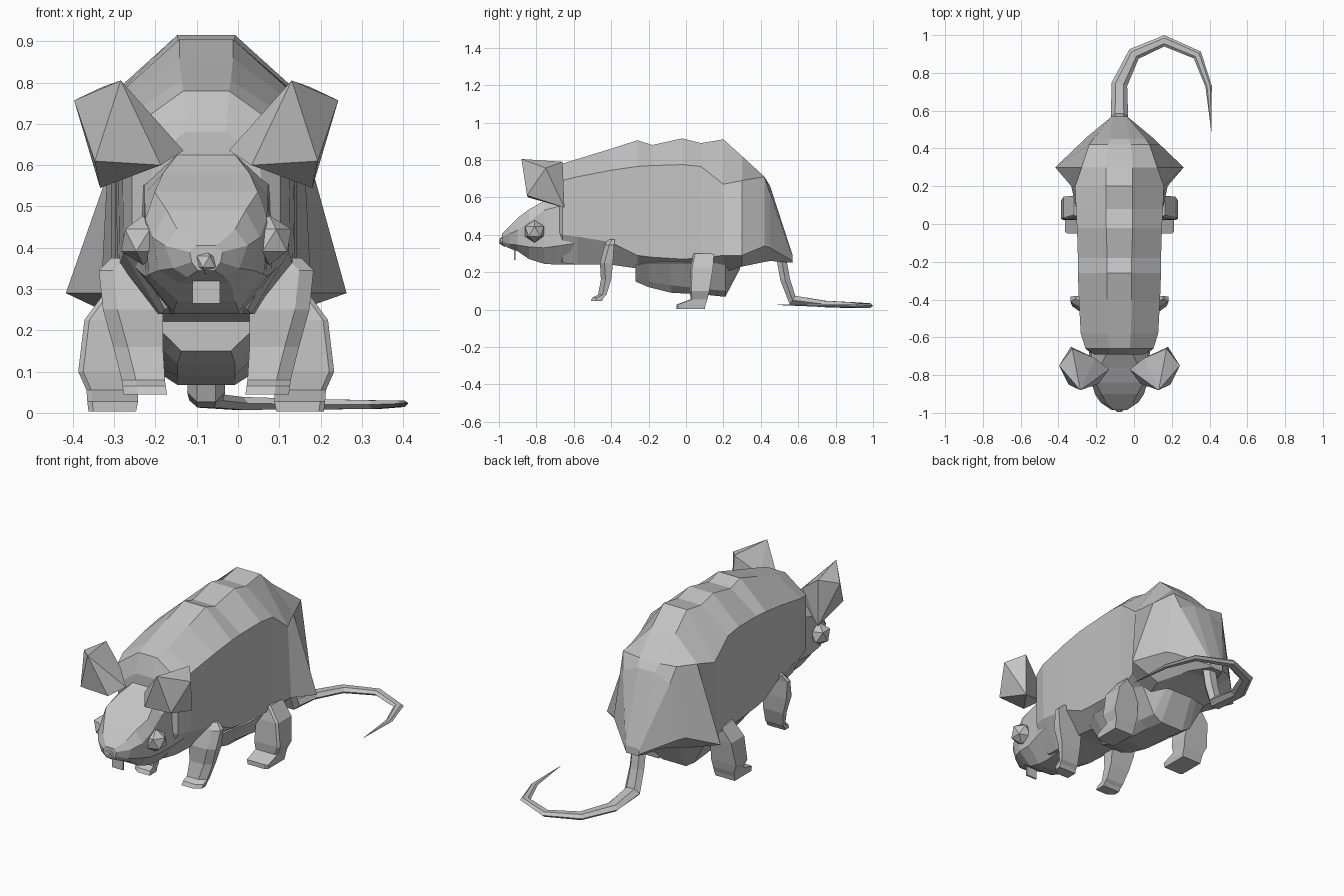
import bpy, bmesh, math
from mathutils import Vector

CX = -0.077  # plane of symmetry of the animal

fur = bpy.data.materials.new("grey fur")
fur.diffuse_color = (0.55, 0.55, 0.55, 1)


def finish(name, bm):
    bmesh.ops.recalc_face_normals(bm, faces=bm.faces)
    me = bpy.data.meshes.new(name)
    bm.to_mesh(me)
    bm.free()
    me.materials.append(fur)
    ob = bpy.data.objects.new(name, me)
    bpy.context.collection.objects.link(ob)
    return ob


def skin(name, rings):
    """Bridge equal-length rings of points and cap both ends."""
    bm = bmesh.new()
    rows = [[bm.verts.new(p) for p in r] for r in rings]
    n = len(rows[0])
    for a, b in zip(rows, rows[1:]):
        for i in range(n):
            j = (i + 1) % n
            bm.faces.new((a[i], a[j], b[j], b[i]))
    bm.faces.new(rows[0])
    bm.faces.new(rows[-1])
    return finish(name, bm)


def loft(name, sections):
    """Each section: y, then half-width / height pairs from top to bottom."""
    rings = []
    for y, *v in sections:
        half = list(zip(v[::2], v[1::2]))
        rings.append([(CX + x, y, z) for x, z in half] +
                     [(CX - x, y, z) for x, z in reversed(half)])
    return skin(name, rings)


def limb(name, s, sections, cut):
    """Limb sections: z, inner x, outer x, front y, back y; outer front corner cut."""
    return skin(name, [[(CX + s * a, c, z), (CX + s * (b - cut), c, z),
                        (CX + s * b, c + cut * .7, z),
                        (CX + s * b, d, z), (CX + s * a, d, z)]
                       for z, a, b, c, d in sections])


def ball(name, loc, r):
    bm = bmesh.new()
    bmesh.ops.create_icosphere(bm, subdivisions=1, radius=r)
    bmesh.ops.translate(bm, verts=bm.verts, vec=loc)
    return finish(name, bm)


# humped back, flanks and hips
loft("body", [
    (-0.69, .05, .68, .13, .62, .14, .42, .08, .27),
    (-0.66, .055, .78, .18, .69, .18, .40, .10, .25),
    (-0.58, .06, .805, .205, .71, .20, .39, .11, .24),
    (-0.40, .065, .86, .215, .745, .21, .36, .12, .24),
    (-0.26, .065, .905, .22, .765, .215, .29, .13, .22),
    (-0.18, .065, .88, .22, .77, .22, .28, .13, .22),
    (-0.02, .07, .915, .225, .775, .225, .27, .13, .22),
    (0.08, .07, .89, .23, .765, .23, .275, .14, .21),
    (0.20, .07, .91, .235, .67, .255, .29, .15, .20),
    (0.30, .07, .82, .20, .69, .34, .29, .17, .23),
    (0.42, .06, .70, .16, .71, .215, .34, .10, .255),
    (0.45, .05, .66, .14, .62, .185, .33, .09, .26),
    (0.57, .035, .29, .04, .28, .04, .26, .035, .25)])

# hanging belly blending into the flanks
loft("belly", [
    (-0.27, .09, .26, .15, .235, .08, .17, .06, .15),
    (-0.20, .10, .28, .18, .25, .10, .15, .07, .12),
    (-0.08, .10, .28, .20, .25, .11, .13, .07, .09),
    (0.10, .10, .28, .21, .25, .12, .11, .07, .08),
    (0.21, .10, .28, .20, .25, .12, .10, .07, .068),
    (0.29, .10, .28, .17, .25, .10, .235, .06, .22)])

# broad head with blunt muzzle and neck
loft("head", [
    (-0.985, .025, .405, .04, .39, .035, .365, .02, .345),
    (-0.945, .07, .445, .10, .405, .08, .35, .045, .328),
    (-0.90, .095, .49, .13, .425, .115, .345, .06, .312),
    (-0.84, .125, .535, .147, .47, .14, .335, .07, .27),
    (-0.76, .105, .58, .150, .53, .147, .33, .08, .245),
    (-0.69, .07, .625, .15, .55, .16, .34, .08, .24),
    (-0.55, .08, .63, .17, .58, .18, .36, .09, .24)])

# nose and front tooth
ball("nose", (CX, -0.97, 0.366), 0.031)
skin("tooth", [[(CX + x, y, z) for x, y in ((-.033, -.92), (.033, -.92),
                                          (.033, -.911), (-.033, -.911))]
               for z in (0.265, 0.33)])

EAR = [(.207, -.88, .805), (.32, -.75, .757), (.25, -.66, .79),
       (.257, -.65, .545), (.27, -.85, .61), (.11, -.845, .60),
       (.055, -.77, .635), (.13, -.71, .70)]
for s, side in ((1, "right"), (-1, "left")):
    # angular ears
    bm = bmesh.new()
    for x, y, z in EAR:
        bm.verts.new((CX + s * x, y, z))
    bmesh.ops.convex_hull(bm, input=bm.verts)
    finish("ear_" + side, bm)

    ball("eye_" + side, (CX + s * 0.153, -0.81, 0.418), 0.06)

    # slender forelegs with forward paws
    limb("front_leg_" + side, s, [
        (.375, .17, .23, -.42, -.38), (.345, .115, .26, -.435, -.385),
        (.25, .105, .25, -.46, -.39), (.16, .105, .225, -.455, -.40),
        (.08, .10, .205, -.47, -.425), (.065, .098, .203, -.50, -.44),
        (.045, .095, .20, -.51, -.45)], .035)

    # stocky hind legs with flat feet
    limb("hind_leg_" + side, s, [
        (.30, .19, .24, .04, .15), (.225, .17, .295, .025, .145),
        (.10, .16, .31, .02, .125), (.055, .165, .29, .025, .115),
        (.027, .165, .288, -.05, .105), (.003, .17, .285, -.05, .10)], .012)

# tail: x, y, z, half width, half thickness
TAIL = [(CX, .505, .30, .042, .03), (CX, .53, .16, .043, .03),
        (CX, .57, .05, .046, .032), (CX, .74, .03, .042, .02),
        (0, .90, .023, .035, .018), (.16, .970, .021, .030, .015),
        (.335, .895, .020, .026, .012), (.395, .73, .022, .017, .009),
        (.41, .49, .025, .001, .001)]
rings = []
for i, (x, y, z, w, t) in enumerate(TAIL):
    a, b = TAIL[max(i - 1, 0)], TAIL[min(i + 1, len(TAIL) - 1)]
    along = (Vector(b[:3]) - Vector(a[:3])).normalized()
    across = Vector((along.y, -along.x, 0)).normalized()
    up = across.cross(along)
    rings.append([Vector((x, y, z)) + across * w * math.cos(k * math.pi / 3)
                  + up * t * math.sin(k * math.pi / 3) for k in range(6)])
skin("tail", rings)
